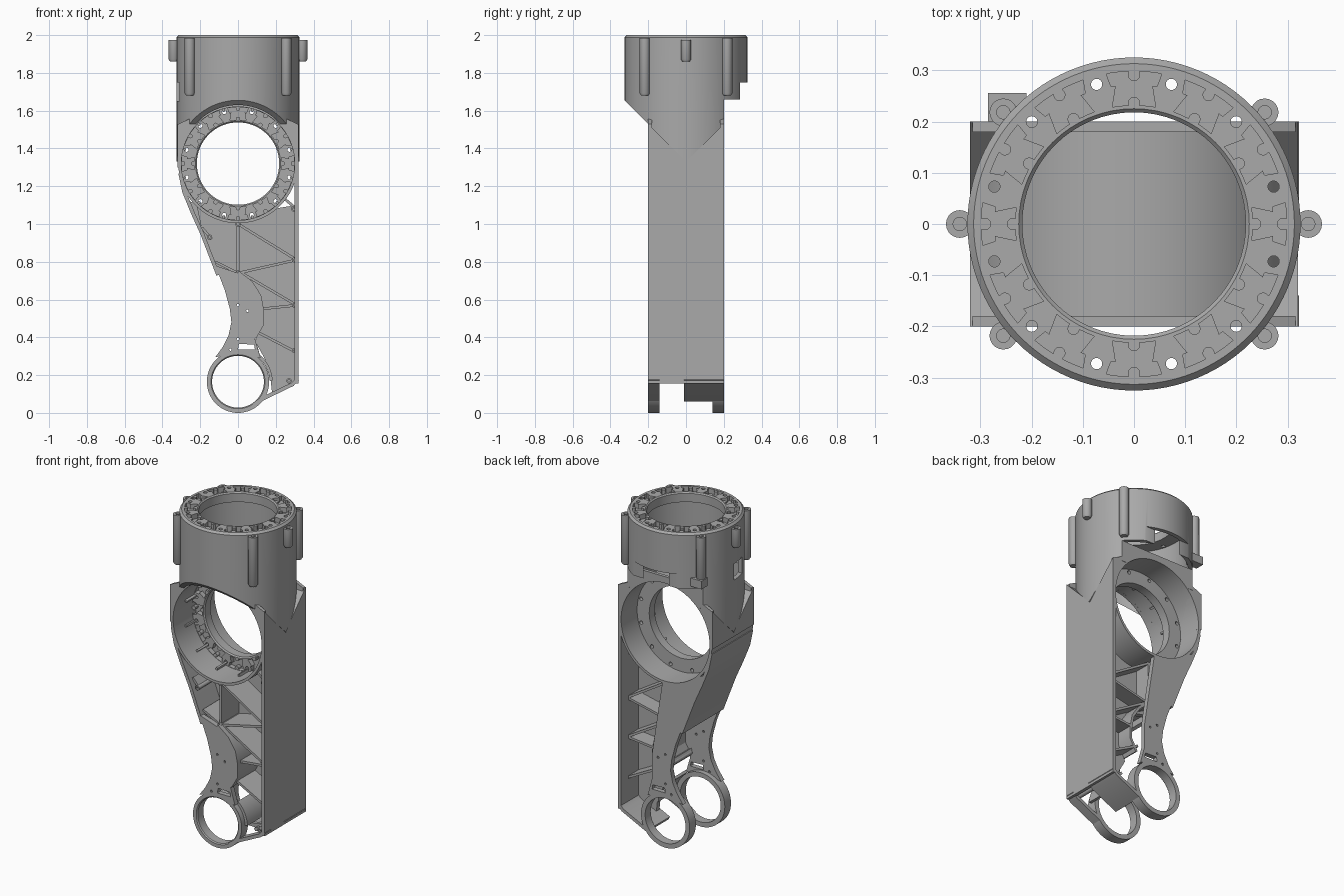
import bpy, bmesh
from math import sin, cos, pi, radians
from mathutils import Vector

if "Cube" in bpy.data.objects:
    bpy.data.objects.remove(bpy.data.objects["Cube"])

metal = bpy.data.materials.new("cast grey metal")
GREY = (0.4, 0.4, 0.4, 1)
metal.use_nodes = True
metal.diffuse_color = GREY
for node in metal.node_tree.nodes:
    if node.type == 'BSDF_PRINCIPLED':
        node.inputs["Base Color"].default_value = GREY
        node.inputs["Roughness"].default_value = 0.6


# ---- helpers ----
def finish(name, bm, loc=(0, 0, 0), rot=(0, 0, 0)):
    bmesh.ops.remove_doubles(bm, verts=bm.verts, dist=1e-5)
    bmesh.ops.recalc_face_normals(bm, faces=bm.faces)
    me = bpy.data.meshes.new(name)
    bm.to_mesh(me)
    bm.free()
    me.materials.append(metal)
    ob = bpy.data.objects.new(name, me)
    bpy.context.collection.objects.link(ob)
    ob.location, ob.rotation_euler = loc, rot
    return ob


def add_prism(bm, pts, axis, a, b):
    place = {'x': lambda p, q: (a, p, q), 'y': lambda p, q: (p, a, q), 'z': lambda p, q: (p, q, a)}[axis]
    face = bm.faces.new([bm.verts.new(place(*p)) for p in pts])
    ext = bmesh.ops.extrude_face_region(bm, geom=[face])
    move = Vector([(b - a) * (axis == k) for k in 'xyz'])
    bmesh.ops.translate(bm, vec=move, verts=[e for e in ext['geom'] if isinstance(e, bmesh.types.BMVert)])


def prism(name, pts, axis, a, b):
    bm = bmesh.new()
    add_prism(bm, pts, axis, a, b)
    return finish(name, bm)


def rect(x0, x1, z0, z1):
    return [(x0, z0), (x1, z0), (x1, z1), (x0, z1)]


def arc(cx, cz, r, a0, a1, n=16):
    angles = [radians(a0 + (a1 - a0) * i / n) for i in range(n + 1)]
    return [(cx + r * cos(t), cz + r * sin(t)) for t in angles]


def ribbon(name, path, t, a, b):
    """Wall of thickness t following an x-z path, from depth a to b."""
    p = [Vector(q) for q in path]
    left, right = [], []
    for i, q in enumerate(p):
        d = (p[min(i + 1, len(p) - 1)] - p[max(i - 1, 0)]).normalized()
        n = Vector((-d.y, d.x)) * t / 2
        left.append(q + n)
        right.append(q - n)
    return prism(name, left + right[::-1], 'y', a, b)


def lathe(name, profile, loc=(0, 0, 0), rot=(0, 0, 0), steps=64):
    bm = bmesh.new()
    vs = [bm.verts.new((r, 0, z)) for r, z in profile]
    es = [bm.edges.new((vs[i], vs[(i + 1) % len(vs)])) for i in range(len(vs))]
    bmesh.ops.spin(bm, geom=vs + es, cent=(0, 0, 0), axis=(0, 0, 1), angle=2 * pi, steps=steps)
    return finish(name, bm, loc, rot)


def cut(target, cutter, keep=False):
    cutter.hide_render = True
    mod = target.modifiers.new("cut", 'BOOLEAN')
    mod.operation, mod.solver, mod.object = 'DIFFERENCE', 'EXACT', cutter
    bpy.context.view_layer.update()
    with bpy.context.temp_override(object=target, active_object=target):
        bpy.ops.object.modifier_apply(modifier=mod.name)
    if not keep:
        bpy.data.objects.remove(cutter)


FACE_FRONT = (pi / 2, 0, 0)
DRUM = 1.32
RING = 0.165


# ---- bolted flanges: pocketed ring with twelve bolt holes ----
def flange(name, thick, loc, rot):
    ring = lathe(name, [(.218, -thick), (.302, -thick), (.302, 0), (.225, 0), (.218, -.007)], loc, rot)
    bm = bmesh.new()
    for k in range(12):
        mid = 30 * k
        w = 8 if k % 6 == 0 else 10.5
        pocket = (arc(0, 0, .298, mid - w, mid + w, 6) + arc(0, 0, .272, mid + w - 1, mid + w - 3, 1)
                  + arc(0, 0, .232, mid + w, mid - w, 6) + arc(0, 0, .272, mid - w + 3, mid - w + 1, 1))
        add_prism(bm, pocket, 'z', -.03, .02)
        a = radians(mid + 15)
        add_prism(bm, arc(.282 * cos(a), .282 * sin(a), .011, 0, 337.5, 15), 'z', -.2, .02)
    cut(ring, finish("flange_cutter", bm, loc, rot))
    # small screw posts standing in the pockets
    bm = bmesh.new()
    for k in range(12):
        for r in (.236, .291):
            a = radians(30 * k)
            add_prism(bm, arc(r * cos(a), r * sin(a), .012, 0, 330, 11), 'z', -.035, -.002)
    finish(name + "_posts", bm, loc, rot)


flange("top_flange", .06, (0, 0, 2), (0, 0, 0))
flange("drum_flange", .06, (0, -.015, DRUM), FACE_FRONT)

# ---- upper cylinder, cut along a V below, stepped at the back, with a side window ----
bore = lathe("bore_cutter", [(0, -.6), (.3, -.6), (.3, .6), (0, .6)], (0, 0, DRUM), FACE_FRONT)
collar = lathe("upper_cylinder", [(.3, 1.3), (.325, 1.3), (.325, 1.988), (.313, 2), (.3, 2)], steps=96)
cut(collar, prism("v_cutter", [(0, 1.33), (.5, 1.83), (.5, 1.2), (-.5, 1.2), (-.5, 1.83)], 'x', -.5, .5))
cut(collar, prism("back_cutter", [(.201, 1.2), (.5, 1.2), (.5, 1.75), (.287, 1.75), (.287, 1.66), (.201, 1.66)],
                  'x', -.5, .5))
cut(collar, prism("window_cutter", rect(-.1, 0, 1.65, 1.75), 'x', -.5, -.2))
cut(collar, bore, True)

# ---- drum tube and the shoulders joining it to the cylinder ----
lathe("drum_tube", [(.3, -.2), (.316, -.2), (.316, .2), (.3, .2)], (0, 0, DRUM), FACE_FRONT, 96)
for side in (-1, 1):
    x = sorted((side * .25, side * .32))
    v_top = [(-.2, 1.3), (.2, 1.3), (.2, 1.53), (0, 1.33), (-.2, 1.53)]
    cut(prism("shoulder", v_top, 'x', *x), bore, True)
    shield = [(-.315, 1.33), (.315, 1.33), (.315, 1.53), (.25, 1.56), (.24, 1.66),
              (-.24, 1.66), (-.25, 1.56), (-.315, 1.53)]
    y = sorted((side * .18, side * .2))
    cut(prism("drum_shield", shield, 'y', *y), bore, True)
bpy.data.objects.remove(bore)


# ---- screw lugs around the cylinder ----
def lug(x, y, z0, z1):
    lathe("screw_lug", [(0, z0), (.02, z0), (.027, z0 + .012), (.027, z1), (.013, z1), (.013, z1 - .06), (0, z1 - .06)],
          (x, y, 0), steps=20)


for sx in (-1, 1):
    lug(sx * .34, 0, 1.86, 1.975)
    for sy in (-1, 1):
        lug(sx * .255, sy * .218, 1.68, 1.985)
prism("cable_bracket", rect(-.285, -.21, .2, .256), 'z', 1.68, 1.73)

# ---- outer walls of the arm ----
prism("right_wall", rect(.3, .32, .155, 1.34), 'y', -.2, .2)
ribbon("left_wall", [(-.306, 1.27), (-.285, 1.17), (-.24, 1.06), (-.19, .95), (-.105, .73)], .02, -.2, .2)
floor = [(.315, .18), (.29, .152), (.12, .07)]
ribbon("front_floor", floor + [(.08, .04)], .02, -.2, -.14)
ribbon("back_floor", floor, .02, -.01, .2)

# ---- middle web ----
web = (arc(0, DRUM, .31, 225, 310, 12) + [(.31, 1.1), (.31, .17), (.18, .11), (.17, .2), (.14, .29), (.09, .38),
       (.13, .47), (.12, .6), (.04, .71), (-.1, .74), (-.19, .96)])
prism("middle_web", web, 'y', 0, .03)

# ---- stiffening ribs on both faces of the web ----
ribs = [
    [(0, 1.01), (0, .74)], [(0, 1), (.31, .81)], [(0, .74), (.31, .81)], [(.02, .74), (.31, .57)],
    [(.12, .55), (.31, .57)], [(.08, .44), (.31, .32)], [(-.12, .8), (0, .74)], [(-.19, .98), (-.14, .92)],
    [(.25, 1.13), (.31, 1.08)],
]
for path in ribs:
    ribbon("front_rib", path, .014, -.17, .01)
    ribbon("back_rib", path, .014, .02, .13)
ribbon("curved_wall", [(0, .745), (.07, .69), (.115, .62), (.13, .54), (.13, .47), (.09, .4)], .016, -.2, .13)
ribbon("ring_guard", arc(0, RING, .175, 2, 50), .016, -.17, .03)
for x, z in [(0, 1), (.3, .81), (.3, .57), (.3, .33), (.27, .17), (0, .74), (.09, .42), (.295, 1.08), (-.15, .93)]:
    lathe("rib_boss", [(0, -.03), (.014, -.03), (.014, .18), (.006, .18), (.006, .15), (0, .15)],
          (x, 0, z), FACE_FRONT, 16)
# short ribs inside the drum, in front of the flange
for k in range(12):
    a = radians(15 + 30 * k)
    ribbon("drum_rib", [(.285 * cos(a), DRUM + .285 * sin(a)), (.305 * cos(a), DRUM + .305 * sin(a))], .012, -.1, 0)

# ---- fork legs and bearing rings ----
left_edge = [(-.12, .78), (-.07, .65), (-.043, .55), (-.035, .48), (-.05, .41), (-.08, .35), (-.12, .295)]
front_leg = left_edge + [(0, .32), (.12, .29), (.09, .39), (.13, .47), (.13, .54), (.115, .62), (.07, .69), (0, .74)]
back_leg = [(-.27, 1.13), (-.24, 1.06), (-.19, .95)] + left_edge + [
    (0, .32), (.12, .29), (.09, .4), (.09, .55), (.06, .75), (.02, 1.01), (-.1, 1.03), (-.2, 1.09)]
for name, shape, y0, y1 in (("front_leg", front_leg, -.2, -.17), ("back_leg", back_leg, .17, .2)):
    leg = prism(name, shape, 'y', y0, y1)
    cut(leg, prism("slot_cutter", [(0, .335), (.09, .335), (.085, .362), (.005, .365)], 'y', -.4, .4))
    bm = bmesh.new()
    for x, z in [(0, .57), (.05, .54), (-.04, .335), (0, .39)]:
        add_prism(bm, arc(x, z, .007, 0, 315, 7), 'y', -.4, .4)
    cut(leg, finish("screw_hole_cutter", bm))
for name, y in (("front_bearing_ring", -.17), ("back_bearing_ring", .17)):
    lathe(name, [(.137, -.03), (.165, -.03), (.165, .03), (.143, .03), (.137, .024)], (0, y, RING), FACE_FRONT)

# ---- smooth the round parts, keep the edges sharp ----
for ob in bpy.context.scene.objects:
    if ob.type == 'MESH' and ob.data.materials and ob.data.materials[0] == metal:
        ob.data.shade_smooth()
        ob.data.set_sharp_from_angle(angle=radians(30))
